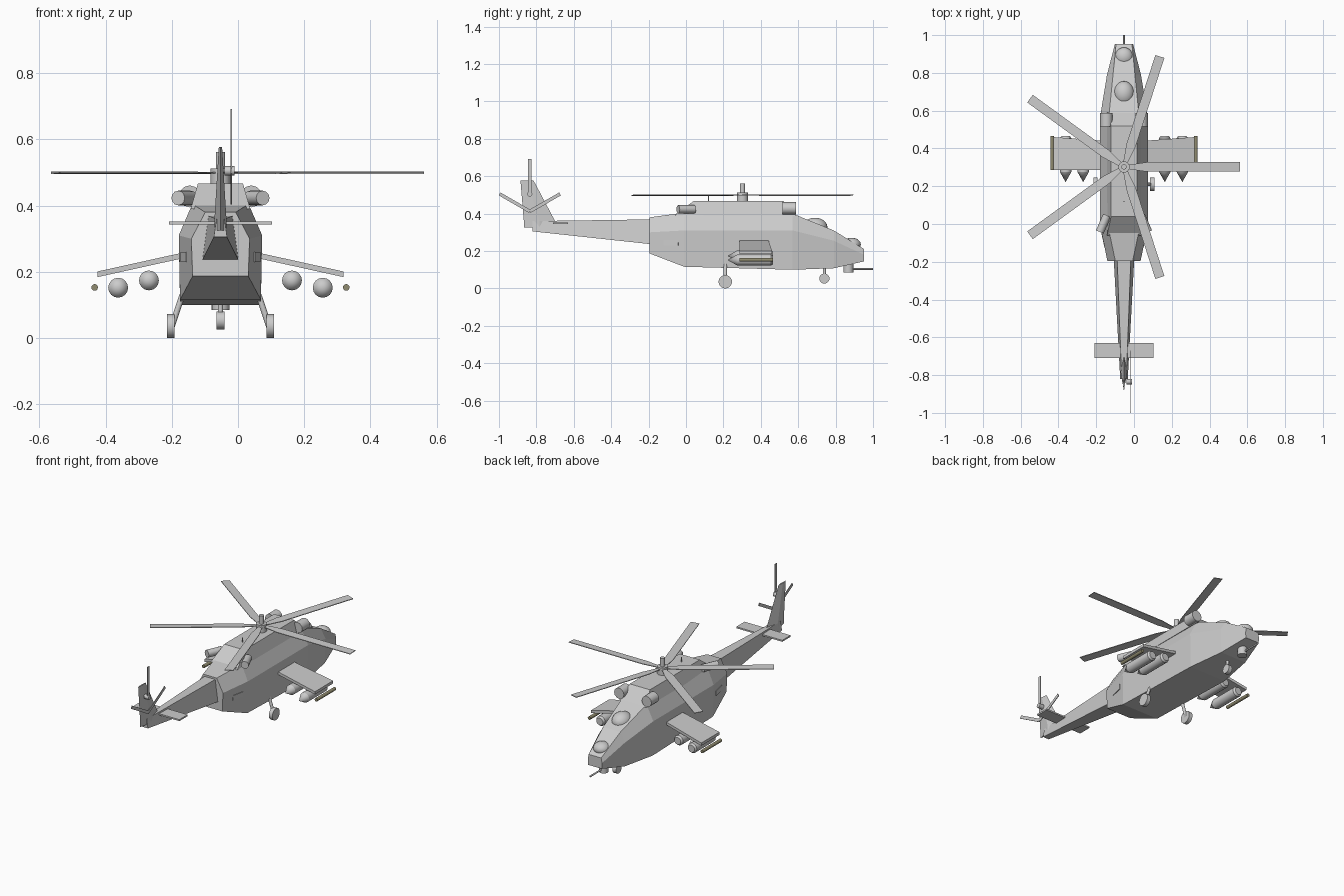
import bpy, bmesh, math
from mathutils import Vector, Matrix

if "Cube" in bpy.data.objects:
    bpy.data.objects.remove(bpy.data.objects["Cube"])

CX = -0.053  # centre line of the airframe


def finish(name, bm, smooth=False):
    bmesh.ops.recalc_face_normals(bm, faces=bm.faces)
    me = bpy.data.meshes.new(name)
    bm.to_mesh(me)
    bm.free()
    ob = bpy.data.objects.new(name, me)
    bpy.context.collection.objects.link(ob)
    if smooth:
        bpy.ops.object.select_all(action='DESELECT')
        bpy.context.view_layer.objects.active = ob
        ob.select_set(True)
        bpy.ops.object.shade_smooth_by_angle(angle=math.radians(35))
    return ob


def loft(name, rings):
    """Join equal-length closed rings, capping both ends; x is relative to CX."""
    bm = bmesh.new()
    vs = [[bm.verts.new((CX + x, y, z)) for x, y, z in r] for r in rings]
    n = len(vs[0])
    for a, b in zip(vs, vs[1:]):
        for i in range(n):
            j = (i + 1) % n
            bm.faces.new((a[i], a[j], b[j], b[i]))
    bm.faces.new(vs[0])
    bm.faces.new(vs[-1])
    return finish(name, bm)


def tube(name, p0, p1, r0, r1=None, n=12):
    """Cylinder or cone between two points."""
    a, b = Vector(p0), Vector(p1)
    a.x += CX
    b.x += CX
    d = b - a
    m = Matrix.Translation((a + b) / 2) @ d.to_track_quat('Z', 'Y').to_matrix().to_4x4()
    bm = bmesh.new()
    bmesh.ops.create_cone(bm, cap_ends=True, segments=n, radius1=r0,
                          radius2=r0 if r1 is None else r1, depth=d.length, matrix=m)
    return finish(name, bm, True)


def box(name, c, size, rot=None):
    m = Matrix.Translation((c[0] + CX, c[1], c[2])) @ (rot or Matrix()) @ Matrix.Diagonal((*size, 1))
    bm = bmesh.new()
    bmesh.ops.create_cube(bm, size=1, matrix=m)
    return finish(name, bm)


def dome(name, c, size):
    m = Matrix.Translation((c[0] + CX, c[1], c[2])) @ Matrix.Diagonal((*size, 1))
    bm = bmesh.new()
    bmesh.ops.create_uvsphere(bm, u_segments=24, v_segments=12, radius=1, matrix=m)
    return finish(name, bm, True)


# fuselage: y, bottom half width/z, shoulder half width/z, top half width/z
sections = [(-0.195, .084, .187, .088, .30, .046, .38),
            (-0.01, .122, .116, .126, .31, .085, .405),
            (0.57, .122, .10, .126, .31, .08, .40),
            (0.79, .086, .108, .09, .255, .058, .31),
            (0.953, .046, .145, .048, .18, .042, .21)]
loft("fuselage", [[(-wb, y, zb), (wb, y, zb), (ws, y, zs), (wt, y, zt), (-wt, y, zt), (-ws, y, zs)]
                  for y, wb, zb, ws, zs, wt, zt in sections])

# engine deck
loft("engine_deck", [[(-w, y0, z), (w, y0, z), (w, y1, z), (-w, y1, z)]
                     for w, y0, y1, z in [(.09, -.06, .59, .39), (.068, .04, .52, .467)]])

# canopy bubbles
dome("rear_canopy", (0, .69, .328), (.055, .066, .05))
dome("front_canopy", (0, .885, .235), (.048, .05, .036))

# tail boom, fin and stabilizer
loft("tail_boom", [[(-wb, y, zb), (wb, y, zb), (wt, y, zt), (-wt, y, zt)]
                   for y, wb, zb, wt, zt in [(-.19, .054, .237, .036, .369), (-.82, .02, .305, .012, .36)]])
loft("tail_fin", [[(0, y0, z), (t, (y0 + y1) / 2, z), (0, y1, z), (-t, (y0 + y1) / 2, z)]
                  for y0, y1, z, t in [(-.866, -.70, .325, .018), (-.867, -.70, .36, .018),
                                       (-.885, -.815, .577, .005)]])
box("stabilizer", (0, -.67, .348), (.31, .08, .009))

# tail rotor beside the fin
tube("tail_rotor_hub", (.012, -.835, .505), (.042, -.835, .505), .014)
for ang, tilt in [(90, 90), (210, 150), (330, 30)]:
    a = math.radians(ang)
    box("tail_rotor_blade", (.033, -.835 + .093 * math.cos(a), .505 + .093 * math.sin(a)),
        (.004, .187, .018), Matrix.Rotation(math.radians(tilt), 4, 'X'))

# main rotor
HY, HZ = .302, .499
tube("rotor_mast", (0, HY, .45), (0, HY, .562), .014, n=16)
tube("rotor_hub", (0, HY, .465), (0, HY, .512), .03, n=16)
for k in range(5):
    a = math.radians(72 * k)
    ring = []
    for r, w in [(.02, -.011), (.12, -.025), (.615, -.025), (.615, .025), (.12, .025), (.02, .011)]:
        ring.append((r * math.cos(a) - w * math.sin(a), HY + r * math.sin(a) + w * math.cos(a), w))
    loft("rotor_blade", [[(x, y, HZ + w * .06 + dz) for x, y, w in ring] for dz in (-.002, .002)])

# missile colour
olive = bpy.data.materials.new("olive")
olive.diffuse_color = (.28, .26, .16, 1)
olive.use_nodes = True
olive.node_tree.nodes["Principled BSDF"].inputs["Base Color"].default_value = olive.diffuse_color

# paired parts on both sides
for s in (-1, 1):
    # stub wing
    loft("stub_wing", [[(s * x, y0, z), (s * x, y1, z), (s * x, y1, z + .017), (s * x, y0, z + .017)]
                       for x, z, y0, y1 in [(.10, .244, .285, .44), (.372, .184, .285, .46)]])
    # weapon pods with pointed tails, and tip rails
    for x, z in [(.216, .174), (.309, .152)]:
        tube("pod_body", (s * x, .275, z), (s * x, .455, z), .03, n=16)
        tube("pod_cap", (s * x, .455, z), (s * x, .466, z), .03, .022, n=16)
        tube("pod_tail_cone", (s * x, .275, z), (s * x, .222, z), .03, 0, n=16)
    rod = tube("wingtip_missile", (s * .38, .285, .153), (s * .38, .465, .153), .01)
    rod.data.materials.append(olive)
    # engine intake and angled exhaust
    tube("engine_intake", (s * .093, .515, .428), (s * .093, .588, .428), .033)
    tube("engine_exhaust", (s * .09, .045, .423), (s * .128, -.042, .423), .022)
    # main wheel and strut
    tube("main_wheel", (s * .139, .21, .036), (s * .162, .21, .036), .036, n=20)
    tube("main_strut", (s * .115, .21, .13), (s * .147, .21, .035), .009)
    # side hatch
    box("side_hatch", (s * .107, -.08, .245), (.012, .08, .03),
        Matrix.Rotation(math.radians(-12 * s), 4, 'Z'))

# nose wheel
tube("nose_wheel", (-.012, .74, .053), (.012, .74, .053), .027, n=20)
tube("nose_strut", (0, .74, .053), (0, .74, .12), .008)

# chin gun
tube("gun_turret", (0, .868, .084), (0, .868, .14), .027, n=16)
tube("gun_barrel", (0, .87, .104), (0, 1.0, .104), .005)

# roof aerial
tube("roof_aerial", (0, .12, .46), (0, .12, .495), .003, n=8)
